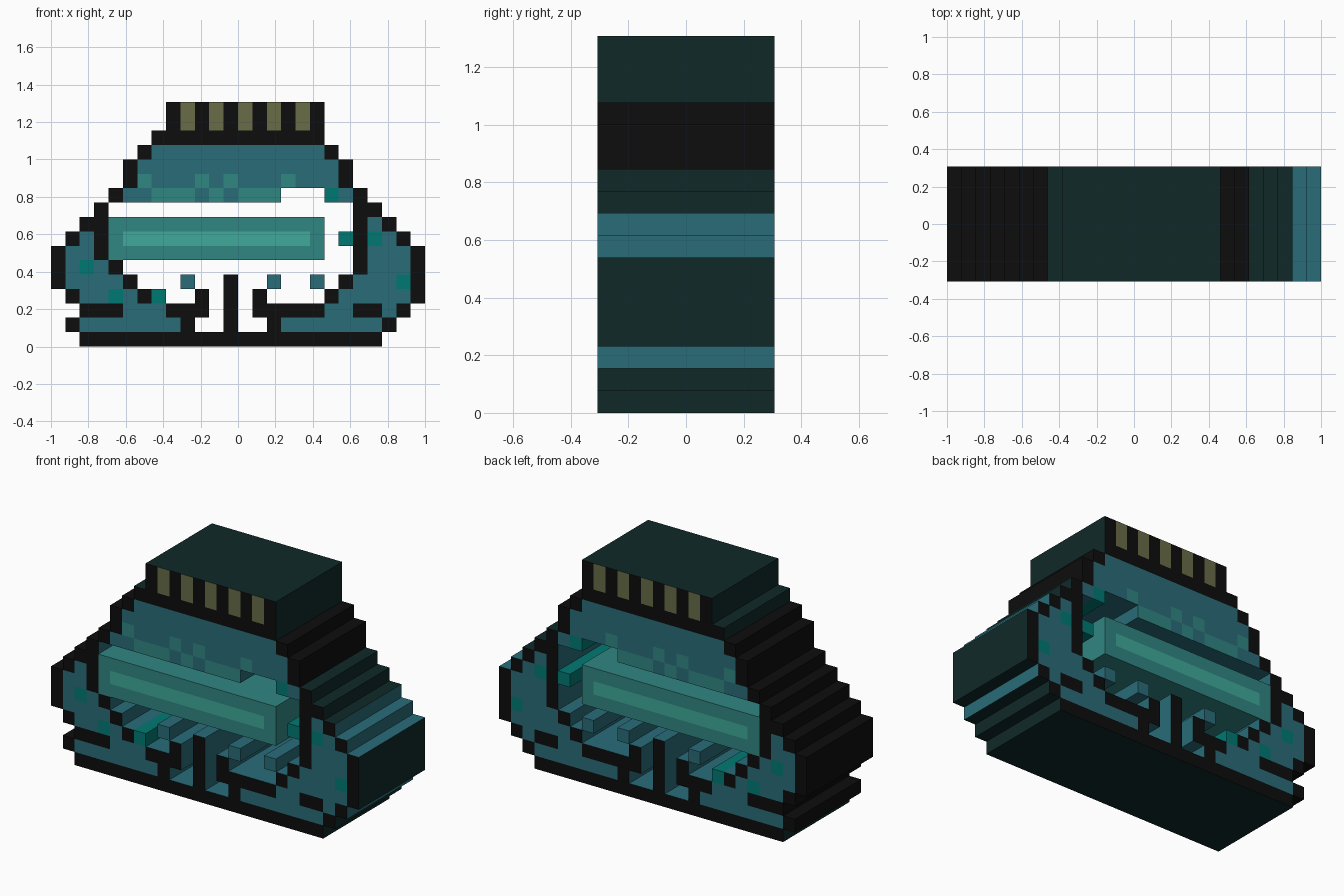
import bpy, bmesh

if "Cube" in bpy.data.objects:
    bpy.data.objects.remove(bpy.data.objects["Cube"])

P = 2 / 26            # size of one pixel
D = 4 * P             # half depth
ROWS = 17
grid = {}             # (column, row from top) -> part name
parts = {}            # part name -> colour


def paint(name, colour, *rects):
    """Fill rectangles (c0, c1, r0, r1), inclusive; later paint wins."""
    parts[name] = colour
    for c0, c1, r0, r1 in rects:
        for c in range(c0, c1 + 1):
            for r in range(r0, r1 + 1):
                grid[c, r] = name


BLACK = (.004, .004, .004)
TEAL = (.022, .15, .19)
LIGHT = (.03, .24, .225)
GREEN = (0, .19, .17)

# teal casing: hood, left and right side pods, foot strips
paint("hood", TEAL, (7, 18, 3, 3), (6, 19, 4, 5), (5, 15, 6, 6), (20, 20, 6, 6))
paint("left_pod", TEAL, (2, 2, 9, 10), (1, 3, 10, 12), (4, 4, 12, 12),
      (2, 5, 13, 13), (5, 7, 14, 14))
paint("right_pod", TEAL, (22, 22, 8, 8), (22, 23, 9, 9), (22, 24, 10, 11),
      (21, 24, 12, 12), (20, 24, 13, 13), (19, 20, 14, 14), (23, 23, 14, 14))
paint("foot_strips", TEAL, (2, 8, 15, 15), (16, 22, 15, 15))

# black outline
paint("top_block", BLACK, (8, 18, 0, 1), (7, 18, 2, 2))
paint("hood_outline", BLACK, (6, 6, 3, 3), (19, 19, 3, 3), (5, 5, 4, 5),
      (20, 20, 4, 5), (4, 4, 6, 6), (21, 21, 6, 11))
paint("left_outline", BLACK, (3, 3, 7, 10), (2, 2, 8, 8), (1, 1, 9, 9),
      (0, 0, 10, 12), (4, 4, 11, 11), (5, 5, 12, 12), (6, 6, 13, 13),
      (1, 1, 13, 13), (2, 4, 14, 14), (1, 1, 15, 15))
paint("right_outline", BLACK, (22, 22, 7, 7), (23, 23, 8, 8), (24, 24, 9, 9),
      (25, 25, 10, 13), (20, 20, 12, 12), (19, 19, 13, 13), (21, 22, 14, 14),
      (24, 24, 14, 14), (23, 23, 15, 15))
paint("base", BLACK, (2, 22, 16, 16))
paint("center_post", BLACK, (12, 12, 12, 15))
paint("inner_brackets", BLACK, (10, 10, 13, 14), (8, 9, 14, 14), (9, 9, 15, 15),
      (14, 14, 13, 14), (15, 18, 14, 14), (15, 15, 15, 15))

# details
paint("contacts", (.14, .15, .062), *[(c, c, 0, 1) for c in range(9, 18, 2)])
paint("hood_highlights", LIGHT, *[(c, c, 5, 5) for c in (6, 10, 12, 16)],
      (7, 9, 6, 6), (11, 11, 6, 6), (13, 15, 6, 6))
paint("screen_frame", LIGHT, (4, 18, 8, 10))
paint("screen_glow", (.05, .4, .32), (5, 17, 9, 9))
paint("floating_bars", TEAL, *[(c, c, 12, 12) for c in (9, 15, 18)])
paint("green_accents", GREEN, (19, 19, 6, 6), (20, 20, 9, 9), (22, 22, 9, 9),
      (2, 2, 11, 11), (4, 4, 13, 13), (7, 7, 13, 13), (24, 24, 12, 12))


def material(name, rgb):
    m = bpy.data.materials.new(name)
    m.diffuse_color = (*rgb, 1)
    m.use_nodes = True
    m.node_tree.nodes["Principled BSDF"].inputs["Base Color"].default_value = m.diffuse_color
    return m


wall_mats = [material("outer_black", BLACK), material("outer_dark", (.005, .022, .022)),
             material("wall_teal", TEAL)]


def wall_slot(c, r, dc, dr):
    """Material slot of the side wall between a pixel and its empty neighbour."""
    nc, nr = c + dc, r + dr
    if 4 <= nc <= 20 and 6 <= nr <= 15:
        return 0 if grid[c, r] in ("screen_frame", "green_accents") else 3
    if c > 12 and (r in (8, 9, 14) and dc or c >= 24 and dr < 0):
        return 3
    if r in (3, 4, 5) or c < 7 and r < 16:
        return 1
    return 2


def build(name, colour):
    bm = bmesh.new()

    def face(slot, *pts):
        f = bm.faces.new([bm.verts.new(p) for p in pts])
        f.material_index = slot

    for (c, r), owner in grid.items():
        if owner != name:
            continue
        x0, x1 = c * P - 1, (c + 1) * P - 1
        z0, z1 = (ROWS - 1 - r) * P, (ROWS - r) * P
        face(0, (x0, -D, z0), (x1, -D, z0), (x1, -D, z1), (x0, -D, z1))
        face(0, (x1, D, z0), (x0, D, z0), (x0, D, z1), (x1, D, z1))
        # side walls only where the neighbouring pixel is empty
        for dc, dr, a, b in ((1, 0, (x1, z0), (x1, z1)), (-1, 0, (x0, z1), (x0, z0)),
                             (0, -1, (x1, z1), (x0, z1)), (0, 1, (x0, z0), (x1, z0))):
            if (c + dc, r + dr) not in grid:
                face(wall_slot(c, r, dc, dr), (a[0], -D, a[1]), (a[0], D, a[1]),
                     (b[0], D, b[1]), (b[0], -D, b[1]))
    bmesh.ops.remove_doubles(bm, verts=bm.verts, dist=1e-4)
    bmesh.ops.dissolve_limit(bm, angle_limit=.01, verts=bm.verts, edges=bm.edges,
                             delimit={'MATERIAL'})
    me = bpy.data.meshes.new(name)
    bm.to_mesh(me)
    bm.free()
    for m in [material(name, colour)] + wall_mats:
        me.materials.append(m)
    bpy.context.collection.objects.link(bpy.data.objects.new(name, me))


for part, rgb in parts.items():
    build(part, rgb)
